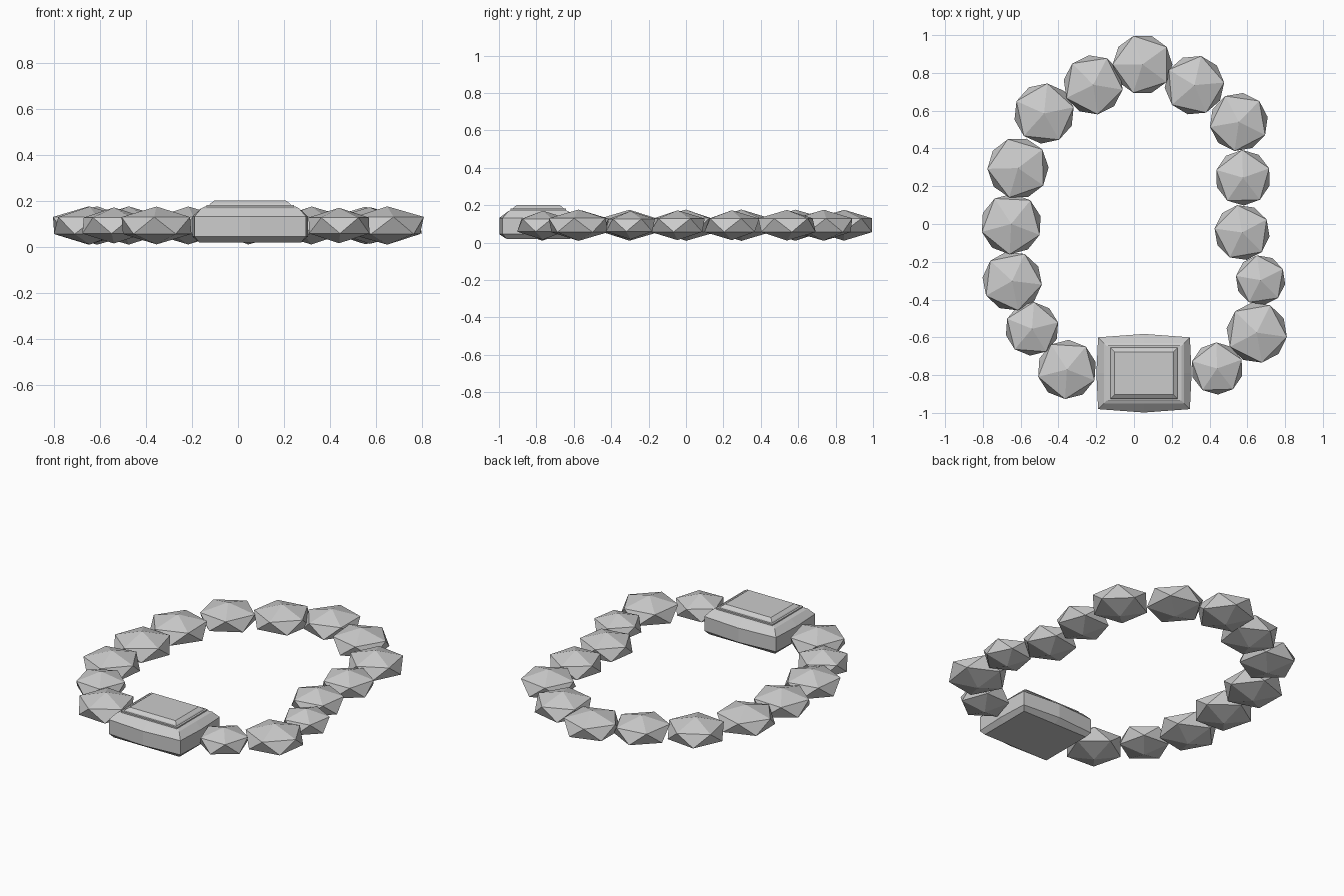
import bpy, bmesh, math

cube = bpy.data.objects.get("Cube")
if cube:
    bpy.data.objects.remove(cube, do_unlink=True)

# One plain grey for the whole bracelet
grey = bpy.data.materials.new("stone_grey")
grey.use_nodes = True
colour = (0.6, 0.6, 0.6, 1)
grey.diffuse_color = colour
grey.node_tree.nodes["Principled BSDF"].inputs["Base Color"].default_value = colour


def add_object(name, bm):
    bmesh.ops.recalc_face_normals(bm, faces=bm.faces)
    mesh = bpy.data.meshes.new(name)
    bm.to_mesh(mesh)
    bm.free()
    mesh.materials.append(grey)
    obj = bpy.data.objects.new(name, mesh)
    bpy.context.collection.objects.link(obj)
    return obj


# Faceted beads around the loop: x, y, radius
beads = [
    (0.44, -0.765, 0.138), (0.65, -0.575, 0.161), (0.67, -0.297, 0.132),
    (0.572, -0.045, 0.147), (0.577, 0.245, 0.147), (0.555, 0.54, 0.155),
    (0.32, 0.735, 0.158), (0.045, 0.845, 0.158), (-0.216, 0.737, 0.158),
    (-0.476, 0.585, 0.16), (-0.614, 0.296, 0.162), (-0.65, 0.0, 0.161),
    (-0.645, -0.302, 0.158), (-0.54, -0.555, 0.142), (-0.355, -0.77, 0.157),
]
clasp_x, clasp_y = 0.053, -0.79
path = [(clasp_x, clasp_y)] + [b[:2] for b in beads] + [(clasp_x, clasp_y)]

for i, (x, y, radius) in enumerate(beads):
    before, after = path[i], path[i + 2]
    bm = bmesh.new()
    bmesh.ops.create_icosphere(bm, subdivisions=1, radius=1)
    bead = add_object(f"bead_{i + 1}", bm)
    ring = radius / 0.894
    bead.scale = (ring, ring, 0.04 + 0.27 * radius)
    bead.rotation_euler.z = math.atan2(after[1] - before[1], after[0] - before[0])
    bead.location = (x, y, 0.093)


def lofted_block(name, half_x, half_y, layers):
    """Stack bowed rectangles, each layer given as (inset, height, bow)."""
    bm = bmesh.new()
    rings = []
    for inset, z, bow in layers:
        hx, hy = half_x - inset, half_y - inset
        ring = []
        for sx, sy in ((-1, -1), (0, -1), (1, -1), (1, 0),
                       (1, 1), (0, 1), (-1, 1), (-1, 0)):
            bx = hx + (bow * 0.5 if sy == 0 else 0)
            by = hy + (bow if sx == 0 else 0)
            ring.append(bm.verts.new((clasp_x + sx * bx, clasp_y + sy * by, z)))
        rings.append(ring)
    for low, high in zip(rings, rings[1:]):
        for k in range(8):
            n = (k + 1) % 8
            bm.faces.new((low[k], low[n], high[n], high[k]))
    bm.faces.new(rings[0][::-1])
    bm.faces.new(rings[-1])
    return add_object(name, bm)


# Clasp body with bevelled rims and bowed sides
lofted_block("clasp_body", 0.243, 0.19, [
    (0.02, 0.02, 0.0), (0.0, 0.045, 0.018), (0.0, 0.132, 0.018),
    (0.03, 0.168, 0.0), (0.045, 0.175, 0.0)])

# Raised plate with a bevelled top
lofted_block("clasp_plate", 0.19, 0.148, [
    (0.0, 0.16, 0.0), (0.0, 0.182, 0.0), (0.012, 0.182, 0.0),
    (0.016, 0.188, 0.0), (0.035, 0.202, 0.0)])
